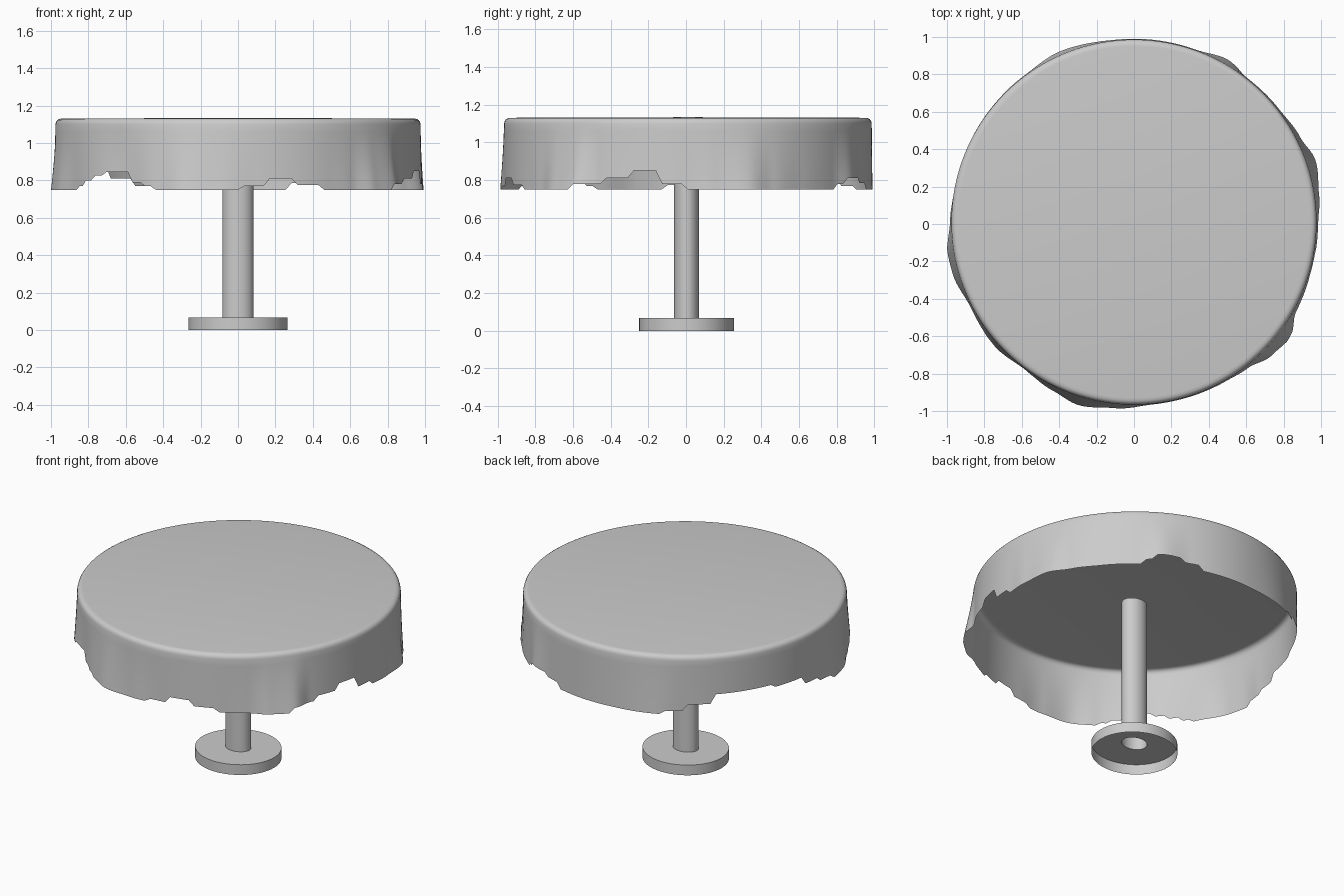
import bpy, bmesh, math

if "Cube" in bpy.data.objects:
    bpy.data.objects.remove(bpy.data.objects["Cube"])

N = 360          # segments round the cloth
CY = 0.01        # cloth centre in y


def finish(name, bm, angle=40):
    me = bpy.data.meshes.new(name)
    bm.to_mesh(me)
    bm.free()
    ob = bpy.data.objects.new(name, me)
    bpy.context.collection.objects.link(ob)
    bpy.ops.object.select_all(action='DESELECT')
    ob.select_set(True)
    bpy.context.view_layer.objects.active = ob
    bpy.ops.object.shade_smooth_by_angle(angle=math.radians(angle))
    return ob


def sample(keys, a, smooth=True):
    """Periodic interpolation of (angle, value) keys."""
    ext = [(keys[-1][0] - 360, keys[-1][1])] + keys + [(keys[0][0] + 360, keys[0][1])]
    for (a0, v0), (a1, v1) in zip(ext, ext[1:]):
        if a0 <= a <= a1:
            t = (a - a0) / (a1 - a0)
            if smooth:
                t = t * t * (3 - 2 * t)
            return v0 + (v1 - v0) * t
    return keys[0][1]


def loft(bm, rings):
    for r0, r1 in zip(rings, rings[1:]):
        n = len(r0)
        for i in range(n):
            j = (i + 1) % n
            bm.faces.new((r0[i], r1[i], r1[j], r0[j]))


# Hem radius by angle: soft folds flaring outwards
FLARE = [(0, .985), (8, 1.0), (19, 1.025), (27, .998), (38, .983), (52, .98), (60, 1.01),
         (70, .98), (95, .98), (115, .995), (126, .98), (170, .975), (180, .985),
         (189, 1.01), (196, 1.008), (207, .985), (223, 1.005), (233, .982), (244, 1.0),
         (253, 1.022), (264, 1.0), (276, .98), (300, .982), (308, .99), (316, 1.025),
         (324, 1.04), (331, .992), (345, .985)]

# Torn hem: (start angle, hem height) steps
HEM = [(0, .75), (53, .78), (57, .81), (67, .785), (74, .75), (117, .77), (125, .81),
       (135, .87), (158, .85), (172, .80), (180, .775), (187, .75), (210, .77), (214, .80),
       (219, .825), (224, .845), (234, .79), (239, .77), (243, .75), (271, .77), (279, .81),
       (288, .775), (297, .75), (323, .78), (333, .81), (342, .85), (351, .78), (359, .75)]
# turn the steps into short ramps
HEM_KEYS = []
for k, (a, z) in enumerate(HEM):
    if k:
        HEM_KEYS += [(a - .6, HEM[k - 1][1]), (a + .6, z)]

# Tablecloth: flat top, rounded shoulder, draped torn skirt (single sheet)
bm = bmesh.new()
SHOULDER = [(.94, 1.131), (.955, 1.129), (.966, 1.123), (.973, 1.112), (.976, 1.10)]
ROWS = 8
rings = []
for row in range(len(SHOULDER) + ROWS):
    ring = []
    for i in range(N):
        deg = i * 360 / N
        if row < len(SHOULDER):
            r, z = SHOULDER[row]
        else:
            t = (row - len(SHOULDER) + 1) / ROWS
            z = 1.10 + (sample(HEM_KEYS, deg) - 1.10) * t
            d = (1.10 - z) / .35
            r = .976 + (sample(FLARE, deg) - .976) * d ** 1.2
        a = math.radians(deg)
        ring.append(bm.verts.new((r * math.cos(a), CY + r * math.sin(a), z)))
    rings.append(ring)
loft(bm, rings)
centre = bm.verts.new((0, CY, 1.134))
for i in range(N):
    bm.faces.new((centre, rings[0][i], rings[0][(i + 1) % N]))
finish("tablecloth", bm)


def elliptic_shell(name, profile, n=48):
    """Loft of elliptical rings (rx, ry, z), open at the ends."""
    b = bmesh.new()
    rs = [[b.verts.new((rx * math.cos(2 * math.pi * i / n),
                        ry * math.sin(2 * math.pi * i / n) + .003, z)) for i in range(n)]
          for rx, ry, z in profile]
    loft(b, rs)
    return finish(name, b)


# Pedestal column: open tube
elliptic_shell("column", [(.083, .066, 1.04), (.083, .066, .068)])
# Foot: hollow disc, open underneath, with a hole for the column
elliptic_shell("foot", [(.083, .066, .068), (.265, .252, .068), (.265, .252, 0)])
